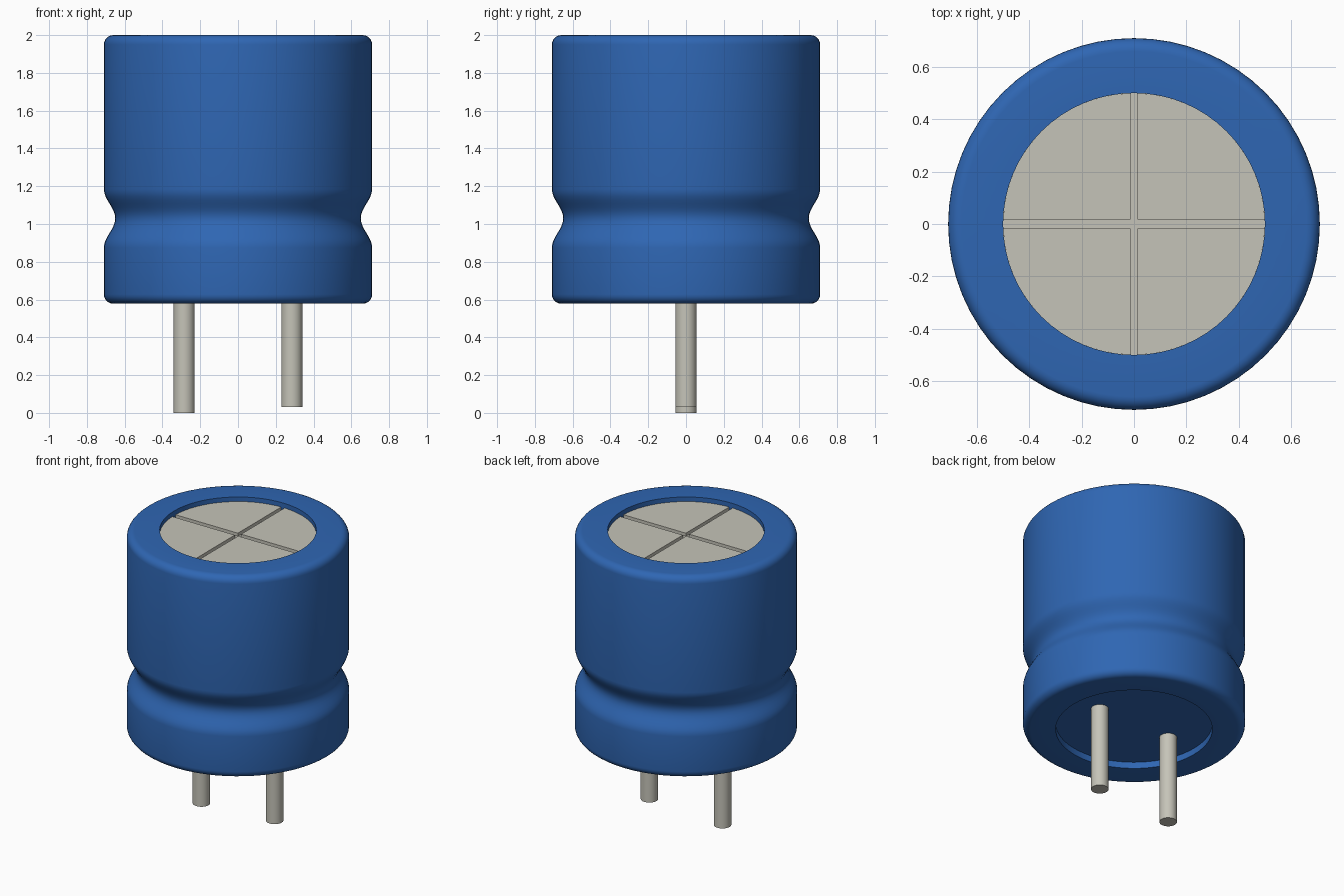
import bpy, bmesh, math

default = bpy.data.objects.get("Cube")
if default:
    bpy.data.objects.remove(default, do_unlink=True)

SEGMENTS = 64


def material(name, color):
    m = bpy.data.materials.new(name)
    m.use_nodes = True
    m.diffuse_color = (*color, 1)
    m.node_tree.nodes["Principled BSDF"].inputs["Base Color"].default_value = (*color, 1)
    return m


blue = material("blue_sleeve", (0.028, 0.133, 0.45))
metal = material("pale_metal", (0.56, 0.55, 0.48))


def finish(bm, name, mat, smooth=True):
    bmesh.ops.recalc_face_normals(bm, faces=bm.faces)
    mesh = bpy.data.meshes.new(name)
    bm.to_mesh(mesh)
    bm.free()
    mesh.materials.append(mat)
    if smooth:
        mesh.shade_smooth()
        mesh.set_sharp_from_angle(angle=math.radians(40))
    obj = bpy.data.objects.new(name, mesh)
    bpy.context.collection.objects.link(obj)
    return obj


def lathe(name, profile, mat, segments=SEGMENTS, x=0):
    """Spin (radius, height) points around the vertical axis."""
    bm = bmesh.new()
    verts = [bm.verts.new((r, 0, z)) for r, z in profile]
    edges = [bm.edges.new(pair) for pair in zip(verts, verts[1:])]
    bmesh.ops.spin(bm, geom=verts + edges, cent=(0, 0, 0), axis=(0, 0, 1),
                   angle=math.tau, steps=segments)
    bmesh.ops.remove_doubles(bm, verts=bm.verts, dist=1e-5)
    obj = finish(bm, name, mat)
    obj.location.x = x
    return obj


def rounded(r, z, radius, start, steps=6):
    """Quarter-circle corner points, anticlockwise from the start angle."""
    angles = [math.radians(start + 90 * i / steps) for i in range(steps + 1)]
    return [(r + radius * math.cos(a), z + radius * math.sin(a)) for a in angles]


# Sleeve: rounded can with a crimped waist and shallow recesses at both ends
R, BOTTOM, TOP, OPENING, BEVEL = 0.71, 0.578, 2.0, 0.5, 0.05
WAIST, HALF, DEPTH = 1.03, 0.155, 0.06
waist = []
for i in range(17):
    t = -1 + i / 8
    waist.append((R - DEPTH * (1 + math.cos(math.pi * t)) / 2, WAIST + HALF * t))

profile = [(0, BOTTOM + 0.045), (OPENING, BOTTOM + 0.045), (OPENING, BOTTOM)]
profile += rounded(R - BEVEL, BOTTOM + BEVEL, BEVEL, -90)
profile += waist
profile += rounded(R - BEVEL, TOP - BEVEL, BEVEL, 0)
profile += [(OPENING, TOP), (OPENING, 1.93), (0, 1.93)]
lathe("sleeve", profile, blue)

# Vent plate: a floor disc carrying four quarter plates with a cross of grooves between
lathe("vent_floor", [(0, 1.932), (OPENING, 1.932), (OPENING, 1.947), (0, 1.947)], metal)

GAP_X, GAP_Y = 0.013, 0.017
for sx, sy, label in ((1, 1, "back_left"), (-1, 1, "back_right"),
                      (-1, -1, "front_right"), (1, -1, "front_left")):
    bm = bmesh.new()
    a0, a1 = math.asin(GAP_Y / OPENING), math.acos(GAP_X / OPENING)
    outline = [(GAP_X, GAP_Y)]
    for i in range(17):
        a = a0 + (a1 - a0) * i / 16
        outline.append((OPENING * math.cos(a), OPENING * math.sin(a)))
    face = bm.faces.new([bm.verts.new((sx * x, sy * y, 1.946)) for x, y in outline])
    top = bmesh.ops.extrude_face_region(bm, geom=[face])["geom"]
    bmesh.ops.translate(bm, vec=(0, 0, 0.022),
                        verts=[v for v in top if isinstance(v, bmesh.types.BMVert)])
    finish(bm, "vent_plate_" + label, metal, smooth=False)

# Leads: two round pins, the right one slightly longer
PIN = 0.056
for name, x, low in (("lead_right", -0.285, 0.0), ("lead_left", 0.285, 0.03)):
    lathe(name, [(0, low), (PIN, low), (PIN, 0.64), (0, 0.64)], metal, 24, x)
